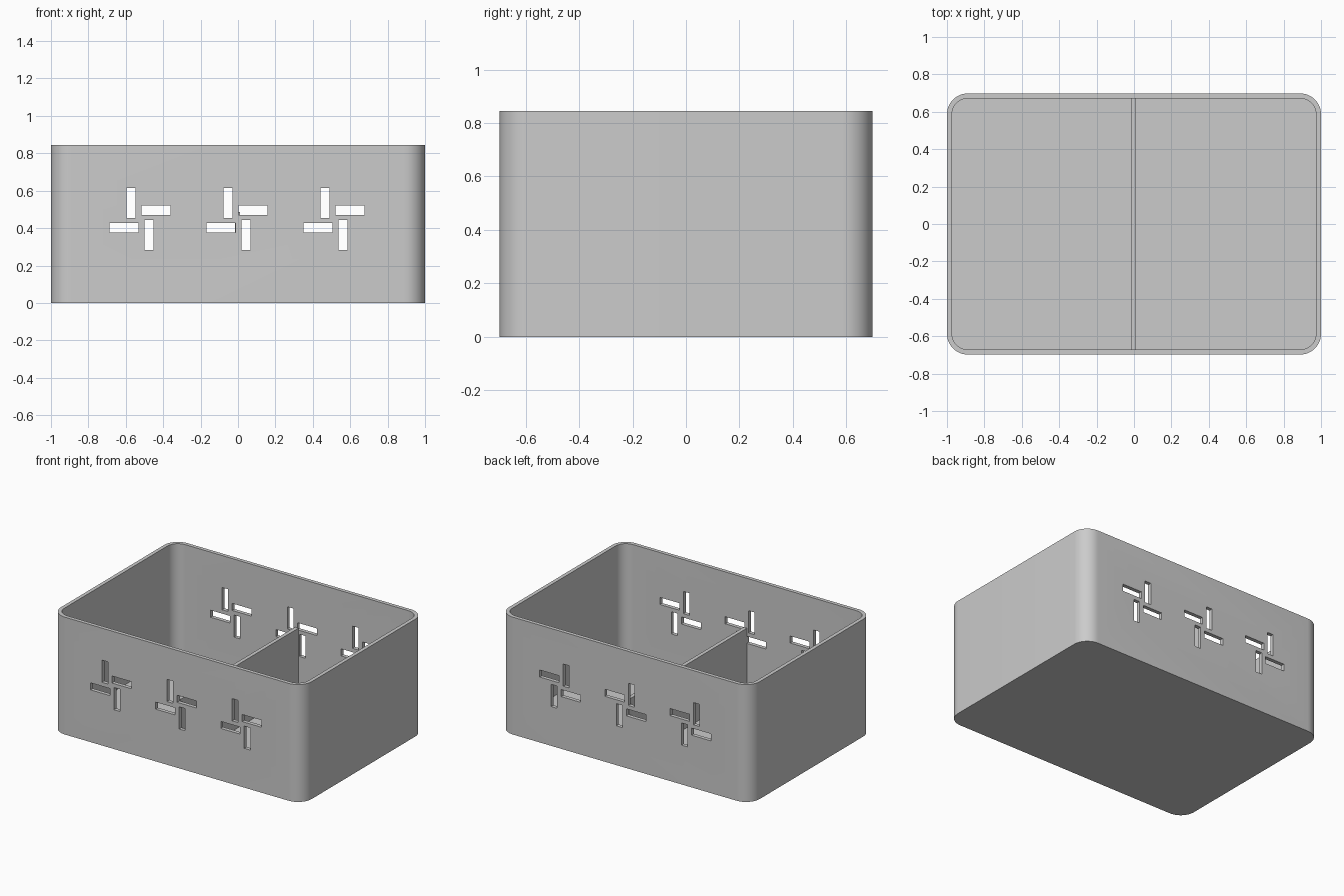
import bpy
import bmesh
from math import cos, sin, pi, radians

if "Cube" in bpy.data.objects:
    bpy.data.objects.remove(bpy.data.objects["Cube"], do_unlink=True)

WIDTH, DEPTH, HEIGHT = 2.0, 1.395, 0.845
WALL, FLOOR, RADIUS = 0.027, 0.03, 0.11
DIVIDER_TOP = 0.485

grey = bpy.data.materials.new("plain grey")
grey.use_nodes = True
colour = (0.6, 0.6, 0.6, 1)
grey.diffuse_color = colour
grey.node_tree.nodes["Principled BSDF"].inputs["Base Color"].default_value = colour


def make_object(name, bm):
    bmesh.ops.recalc_face_normals(bm, faces=bm.faces)
    mesh = bpy.data.meshes.new(name)
    bm.to_mesh(mesh)
    bm.free()
    mesh.materials.append(grey)
    obj = bpy.data.objects.new(name, mesh)
    bpy.context.collection.objects.link(obj)
    return obj


def rounded_outline(inset, steps=12):
    """Points of the rounded rectangle, moved inwards by inset."""
    r = RADIUS - inset
    cx, cy = WIDTH / 2 - RADIUS, DEPTH / 2 - RADIUS
    points = []
    for corner, (sx, sy) in enumerate([(1, 1), (-1, 1), (-1, -1), (1, -1)]):
        for i in range(steps + 1):
            a = (corner + i / steps) * pi / 2
            points.append((sx * cx + r * cos(a), sy * cy + r * sin(a)))
    return points


def add_box(bm, x0, x1, y0, y1, z0, z1):
    verts = bmesh.ops.create_cube(bm, size=1)["verts"]
    bmesh.ops.scale(bm, vec=(x1 - x0, y1 - y0, z1 - z0), verts=verts)
    bmesh.ops.translate(bm, vec=((x0 + x1) / 2, (y0 + y1) / 2, (z0 + z1) / 2), verts=verts)


# Open tray: outer wall, rim, inner wall and floor as bridged rings
bm = bmesh.new()
rings = [[bm.verts.new((x, y, z)) for x, y in rounded_outline(inset)]
         for inset, z in [(0, 0), (0, HEIGHT), (WALL, HEIGHT), (WALL, FLOOR)]]
for low, high in zip(rings, rings[1:]):
    for i in range(len(low)):
        j = (i + 1) % len(low)
        bm.faces.new((low[i], low[j], high[j], high[i]))
bm.faces.new(rings[0])
bm.faces.new(rings[-1])
tray = make_object("tray", bm)

# Pinwheel slots: four bars around each centre, cut through front and back walls
bm = bmesh.new()
ZC = 0.449
for xc in (-0.524, -0.005, 0.514):
    for s in (1, -1):
        for horizontal in (True, False):
            if horizontal:
                xs = sorted((xc + s * 0.008, xc + s * 0.163))
                zs = sorted((ZC + s * 0.022, ZC + s * 0.073))
            else:
                xs = sorted((xc - s * 0.024, xc - s * 0.072))
                zs = sorted((ZC + s * 0.006, ZC + s * 0.166))
            for side in (1, -1):
                ys = sorted((side * (DEPTH / 2 - WALL - 0.02), side * (DEPTH / 2 + 0.05)))
                add_box(bm, *xs, *ys, *zs)
cutter = make_object("slot_cutter", bm)

cut = tray.modifiers.new("slots", 'BOOLEAN')
cut.operation = 'DIFFERENCE'
cut.solver = 'EXACT'
cut.object = cutter
bpy.context.view_layer.objects.active = tray
tray.select_set(True)
bpy.ops.object.modifier_apply(modifier=cut.name)
bpy.data.objects.remove(cutter, do_unlink=True)
bpy.ops.object.shade_smooth_by_angle(angle=radians(30))

# Low divider across the middle, ending at the inner walls
bm = bmesh.new()
inner = DEPTH / 2 - WALL
add_box(bm, -0.015, 0.012, -inner, inner, FLOOR, DIVIDER_TOP)
make_object("divider", bm)
